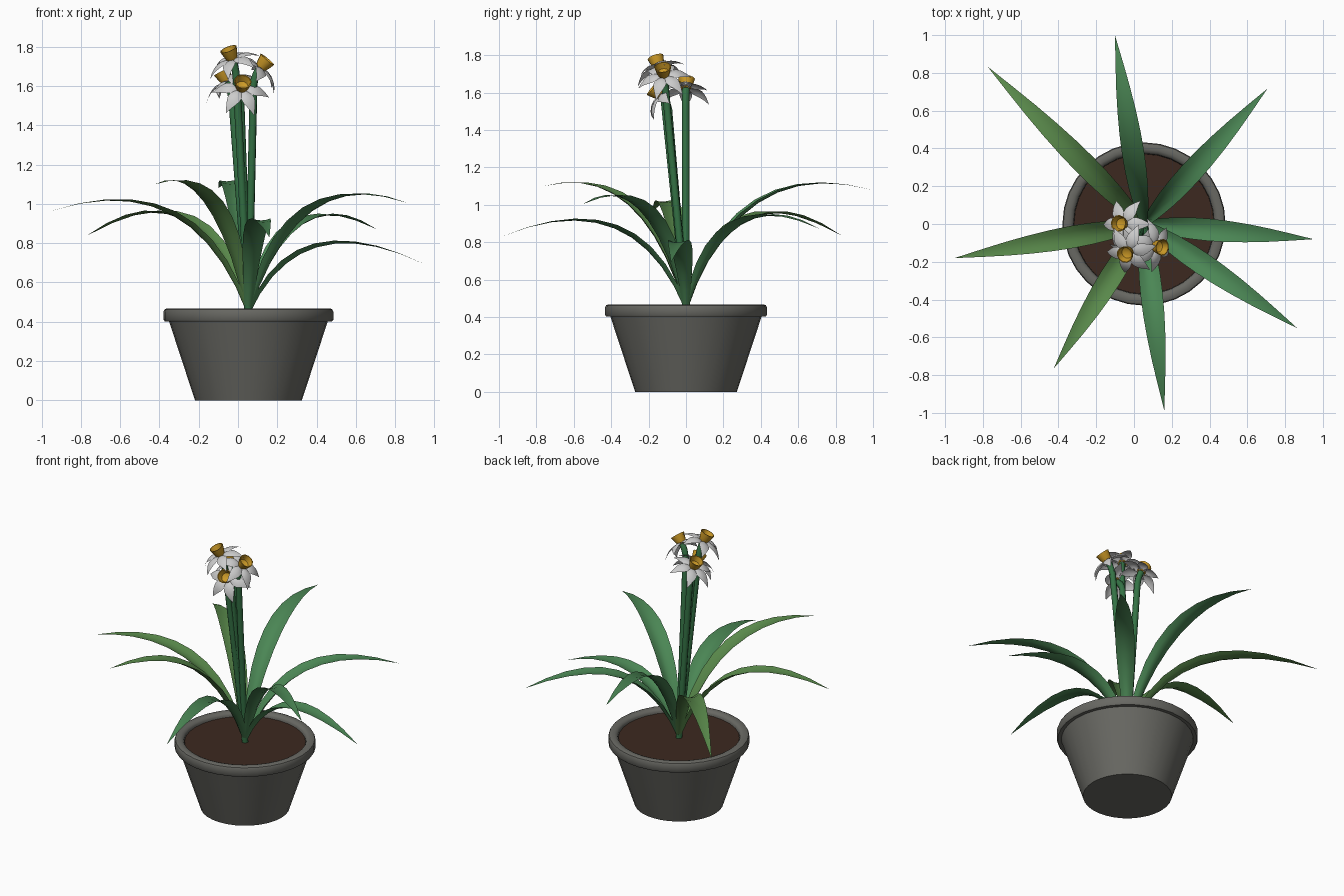
import bpy, bmesh, math
from mathutils import Vector, Matrix

if "Cube" in bpy.data.objects:
    bpy.data.objects.remove(bpy.data.objects["Cube"])

CX = 0.053                       # pot axis
BASE = Vector((CX, 0, 0.44))     # where everything sprouts


def material(name, rgb):
    m = bpy.data.materials.new(name)
    m.diffuse_color = (*rgb, 1)
    m.use_nodes = True
    m.node_tree.nodes["Principled BSDF"].inputs["Base Color"].default_value = m.diffuse_color
    return m


POT = material("stone", (.14, .14, .125))
SOIL = material("soil", (.045, .022, .014))
GREENS = [material("leaf_green", (.07, .24, .09)), material("light_leaf_green", (.10, .25, .07))]
STEM = material("stem_green", (.035, .17, .06))
WHITE = material("petal_white", (.7, .7, .7))
GOLD = material("cup_gold", (.6, .32, .02))


def finish(bm, name, mat, matrix=None, angle=40):
    bmesh.ops.remove_doubles(bm, verts=bm.verts, dist=1e-5)
    if matrix:
        bm.transform(matrix)
    me = bpy.data.meshes.new(name)
    bm.to_mesh(me)
    bm.free()
    ob = bpy.data.objects.new(name, me)
    bpy.context.collection.objects.link(ob)
    me.materials.append(mat)
    bpy.ops.object.select_all(action='DESELECT')
    ob.select_set(True)
    bpy.context.view_layer.objects.active = ob
    bpy.ops.object.shade_smooth_by_angle(angle=math.radians(angle))
    return ob


def lathe(name, profile, sides, mat, matrix):
    bm = bmesh.new()
    vs = [bm.verts.new((r, 0, z)) for r, z in profile]
    es = [bm.edges.new(p) for p in zip(vs, vs[1:])]
    bmesh.ops.spin(bm, geom=vs + es, cent=(0, 0, 0), axis=(0, 0, 1),
                   angle=math.tau, steps=sides, use_merge=True)
    bmesh.ops.remove_doubles(bm, verts=bm.verts, dist=1e-5)
    bmesh.ops.recalc_face_normals(bm, faces=bm.faces)
    return finish(bm, name, mat, matrix)


def bezier(a, b, c, t):
    return a * (1 - t) ** 2 + b * 2 * t * (1 - t) + c * t * t


def interp(table, t):
    for (t0, v0), (t1, v1) in zip(table, table[1:]):
        if t <= t1:
            return v0 + (v1 - v0) * (t - t0) / (t1 - t0)
    return table[-1][1]


def blade(bm, a, b, c, widths, channel, steps):
    """Strip along a bezier with a channelled cross-section."""
    side = (c - a).cross(Vector((0, 0, 1))).normalized()
    rows = []
    for i in range(steps + 1):
        t = i / steps
        p = bezier(a, b, c, t)
        tangent = ((b - a) * (1 - t) + (c - b) * t).normalized()
        up = side.cross(tangent)
        w = interp(widths, t)
        rows.append([bm.verts.new(p + side * w * k + up * w * channel * (1 - t) * (k * k - .4))
                     for k in (-1, -.5, 0, .5, 1)])
    for r0, r1 in zip(rows, rows[1:]):
        for j in range(4):
            bm.faces.new((r0[j], r0[j + 1], r1[j + 1], r1[j]))


# Pot and soil
at_pot = Matrix.Translation((CX, 0, 0))
lathe("pot", [(0, 0), (.272, 0), (.404, .402), (.426, .402), (.432, .41), (.432, .452), (.427, .463),
              (.415, .468), (.395, .468), (.38, .462), (.373, .45), (.371, .42), (0, .42)], 32, POT, at_pot)
lathe("soil", [(.371, .44), (0, .442)], 32, SOIL, at_pot)

# Arching leaves: tip x, y, z, peak height
LEAVES = [(-.772, .83, .837, .96), (-.10, .995, 1.08, 1.117), (.704, .714, .872, .945),
          (.947, -.08, .694, .805), (.862, -.55, 1.005, 1.05), (.16, -.985, .83, .92),
          (-.423, -.762, 1.10, 1.12), (-.947, -.18, .965, 1.02)]
LEAF_W = [(0, .018), (.15, .036), (.35, .056), (.55, .06), (.75, .045), (.9, .02), (1, .0005)]
for i, (x, y, z, peak) in enumerate(LEAVES):
    tip = Vector((x, y, z))
    p, dz = peak - BASE.z, z - BASE.z
    ctrl = BASE.lerp(tip, .27)
    ctrl.z = BASE.z + p + math.sqrt(p * p - p * dz)
    bm = bmesh.new()
    blade(bm, BASE, ctrl, tip, LEAF_W, .7, 10)
    finish(bm, f"leaf_{i + 1}", GREENS[i in (0, 6, 7)])

# Flowers: centre of the petal ring and facing direction
FLOWERS = [((-.028, -.145, 1.735), (-.35, -.3, .9)), ((.112, -.118, 1.69), (.62, -.1, .75)),
           ((-.055, 0, 1.62), (-.45, .05, .88)), ((.018, -.135, 1.585), (.1, -.75, .6))]
PETAL_W = [(0, .012), (.2, .03), (.45, .036), (.7, .024), (1, .0005)]
for i, (pos, facing) in enumerate(FLOWERS):
    pos, d = Vector(pos), Vector(facing).normalized()
    frame = Matrix.Translation(pos) @ d.to_track_quat('Z', 'Y').to_matrix().to_4x4()

    # Stem
    neck = pos - d * .05
    cu = bpy.data.curves.new("stem", 'CURVE')
    cu.dimensions = '3D'
    cu.bevel_depth, cu.bevel_resolution, cu.use_fill_caps = .02, 2, True
    low = BASE.lerp(neck, .93)
    pts = [BASE, BASE.lerp(neck, .5)] + [bezier(low, neck - d * .01, pos, t / 4) for t in range(5)]
    sp = cu.splines.new('POLY')
    sp.points.add(len(pts) - 1)
    for q, v in zip(sp.points, pts):
        q.co = (*v, 1)
    ob = bpy.data.objects.new(f"stem_{i + 1}", cu)
    bpy.context.collection.objects.link(ob)
    cu.materials.append(STEM)
    bpy.ops.object.select_all(action='DESELECT')
    ob.select_set(True)
    bpy.context.view_layer.objects.active = ob
    bpy.ops.object.convert(target='MESH')
    bpy.ops.object.shade_smooth_by_angle(angle=math.radians(50))

    # Six swept-back petals
    bm = bmesh.new()
    for k in range(6):
        r = Matrix.Rotation(math.tau * (k + .3 * i) / 6, 3, 'Z')
        blade(bm, r @ Vector((.012, 0, 0)), r @ Vector((.08, 0, .025)),
              r @ Vector((.145, 0, -.05)), PETAL_W, -.4, 6)
    finish(bm, f"petals_{i + 1}", WHITE, frame)

    # Trumpet cup
    lathe(f"cup_{i + 1}", [(0, 0), (.026, 0), (.036, .025), (.045, .06), (.04, .06), (.03, .025), (0, .01)],
          12, GOLD, frame)
